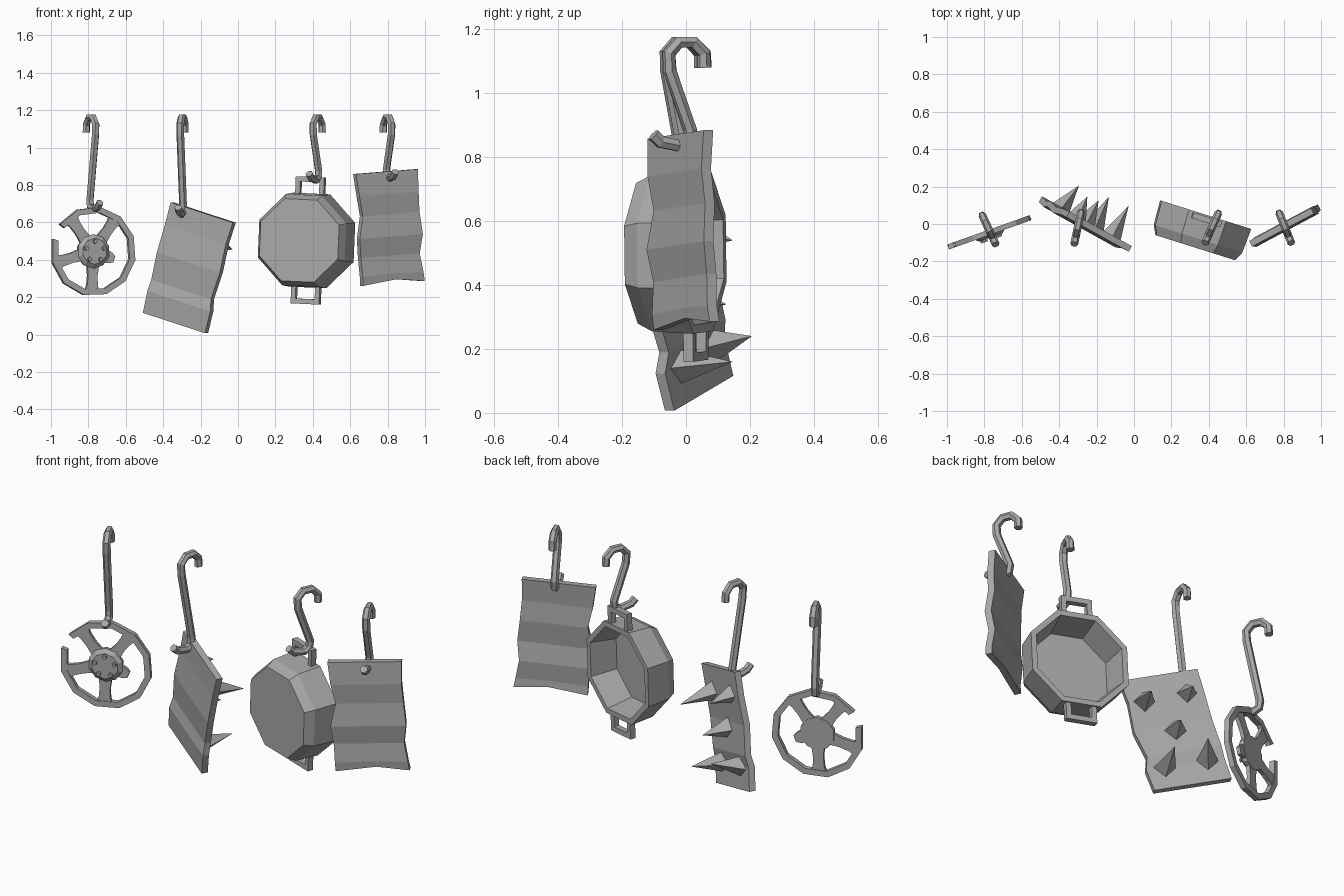
import bpy, bmesh
from math import sin, cos, radians, pi
from mathutils import Matrix, Vector

cube = bpy.data.objects.get("Cube")
if cube:
    bpy.data.objects.remove(cube, do_unlink=True)

GREY = (0.4, 0.4, 0.4, 1)
metal = bpy.data.materials.new("worn_grey_metal")
metal.use_nodes = True
metal.diffuse_color = GREY
bsdf = next(n for n in metal.node_tree.nodes if n.type == 'BSDF_PRINCIPLED')
bsdf.inputs["Base Color"].default_value = GREY
bsdf.inputs["Roughness"].default_value = 0.8


def frame(center, yaw, roll=0):
    """Local x runs across the part, local y points to its back, z up."""
    return (Matrix.Translation(center) @ Matrix.Rotation(radians(yaw), 4, 'Z')
            @ Matrix.Rotation(radians(roll), 4, 'Y'))


def add_object(name, mesh, matrix):
    obj = bpy.data.objects.new(name, mesh)
    mesh.materials.clear()
    mesh.materials.append(metal)
    bpy.context.collection.objects.link(obj)
    obj.matrix_world = matrix
    return obj


def loft(name, sections, matrix):
    """Skin matching cross-sections and cap both ends."""
    bm = bmesh.new()
    rings = [[bm.verts.new(p) for p in s] for s in sections]
    n = len(rings[0])
    for a, b in zip(rings, rings[1:]):
        for i in range(n):
            j = (i + 1) % n
            bm.faces.new((a[i], a[j], b[j], b[i]))
    bm.faces.new(rings[0])
    bm.faces.new(rings[-1])
    bmesh.ops.recalc_face_normals(bm, faces=bm.faces[:])
    mesh = bpy.data.meshes.new(name)
    bm.to_mesh(mesh)
    bm.free()
    return add_object(name, mesh, matrix)


def turned(name, profile, sides, matrix, offset=(0, 0)):
    """Polygonal rings about local y; profile holds (radius, y)."""
    angles = [2 * pi * (i + 0.5) / sides for i in range(sides)]
    return loft(name, [[(offset[0] + r * cos(a), y, offset[1] + r * sin(a))
                        for a in angles] for r, y in profile], matrix)


def box(name, x, y, z, matrix):
    return loft(name, [[(x[0], y[0], h), (x[1], y[0], h),
                        (x[1], y[1], h), (x[0], y[1], h)] for h in z], matrix)


def sheet(name, width, height, thick, rows, matrix):
    """Bent sheet; rows hold height fraction, left and right notch, bulge, middle lift."""
    sections = []
    for v, left, right, bulge, lift in rows:
        z = (v - 0.5) * height
        xs = (-width / 2 + left, 0.02, width / 2 - right)
        zs = (z, z + lift, z)
        front = [(x, -thick / 2 - bulge, h) for x, h in zip(xs, zs)]
        back = [(x, thick / 2 - bulge, h) for x, h in zip(xs, zs)]
        sections.append(front + back[::-1])
    return loft(name, sections, matrix)


def hook(name, x, y, yaw, low):
    """S-shaped hook: top curl opens to the back, foot pokes forward."""
    path = [(0.062, 1.08), (0.06, 1.125), (0.025, 1.16), (-0.025, 1.16),
            (-0.058, 1.125), (-0.055, 1.07), (0.015, low + 0.05),
            (0.01, low + 0.015), (-0.02, low), (-0.085, low + 0.012),
            (-0.11, low + 0.035)]
    curve = bpy.data.curves.new(name, 'CURVE')
    curve.dimensions = '3D'
    curve.bevel_depth = 0.021
    curve.bevel_resolution = 1
    curve.use_fill_caps = True
    spline = curve.splines.new('POLY')
    spline.points.add(len(path) - 1)
    for point, (py, pz) in zip(spline.points, path):
        point.co = (0, py, pz, 1)
    spline.use_smooth = False
    temp = bpy.data.objects.new(name + "_path", curve)
    bpy.context.collection.objects.link(temp)
    deps = bpy.context.evaluated_depsgraph_get()
    mesh = bpy.data.meshes.new_from_object(temp.evaluated_get(deps))
    bpy.data.objects.remove(temp, do_unlink=True)
    for face in mesh.polygons:
        face.use_smooth = False
        face.material_index = 0
    add_object(name, mesh, frame((x, y, 0), yaw))


# Hanging hooks
hook("wheel_hook", -0.785, -0.01, 25, 0.67)
hook("spiked_plate_hook", -0.297, 0, -12, 0.645)
hook("pot_hook", 0.425, 0, -24, 0.825)
hook("sheet_hook", 0.8, 0, 22, 0.835)

# Broken wheel: rim with a gap
wheel = frame((-0.775, -0.045, 0.445), 19.6)
rim = []
for k in range(12):
    a = radians(164 + 339 * k / 11)
    rim.append([(r * cos(a), y, r * sin(a)) for r, y in
                ((0.208, -0.014), (0.24, -0.014), (0.24, 0.014), (0.208, 0.014))])
loft("wheel_rim", rim, wheel)

# Spokes, one of them snapped short
for k, angle in enumerate((54, 126, 196, 268, -20)):
    a = radians(angle)
    along, across = Vector((cos(a), 0, sin(a))), Vector((-sin(a), 0, cos(a)))
    steps = [(0.05, 0.036), (0.13, 0.027), (0.18, 0.03), (0.215, 0.04)]
    if angle < 0:
        steps = [(0.05, 0.036), (0.1, 0.03), (0.125, 0.018)]
    loft(f"spoke_{k + 1}", [[along * r + across * w * s + Vector((0, y, 0))
                             for s, y in ((-1, -0.01), (1, -0.01), (1, 0.01), (-1, 0.01))]
                            for r, w in steps], wheel)

# Hub and its nuts
turned("hub", [(0.09, 0.012), (0.092, -0.01), (0.07, -0.028)], 10, wheel)
for k in range(5):
    a = radians(90 + 72 * k)
    turned(f"hub_nut_{k + 1}", [(0.013, -0.02), (0.011, -0.042)], 6, wheel,
           (0.053 * cos(a), 0.053 * sin(a)))

# Spiked plate
plate = frame((-0.26, 0, 0.357), -29, 16)
sheet("spiked_plate", 0.395, 0.615, 0.034,
      [(0, 0, 0, 0, 0), (0.2, 0, -0.005, 0.012, 0), (0.3, 0, 0.015, 0, 0),
       (0.55, 0, -0.005, 0.014, 0), (0.8, 0, 0.008, 0.002, 0), (1, 0, 0, 0, 0)], plate)

# Four-sided spikes on its back, each with its own lean
spikes = [(-0.11, 0.19, (-0.25, 0.145, 0.54)), (0.11, 0.18, (-0.03, 0.095, 0.455)),
          (0, 0, (-0.19, 0.125, 0.34)), (-0.11, -0.19, (-0.295, 0.205, 0.24)),
          (0.11, -0.19, (-0.135, 0.145, 0.16))]
for k, (x, z, tip) in enumerate(spikes):
    p = plate.inverted() @ Vector(tip)
    base = [(x + 0.055 * dx, 0.0, z + 0.055 * dz)
            for dx, dz in ((1, 0.2), (-0.2, 1), (-1, -0.2), (0.2, -1))]
    end = [(p.x + (b[0] - x) * 0.01, p.y, p.z + (b[2] - z) * 0.01) for b in base]
    loft(f"spike_{k + 1}", [base, end], plate)

# Octagonal pot with its open side to the back
pot = frame((0.383, 0.05, 0.503), -17.5, 2.5)
turned("pot_body", [(0.238, -0.185), (0.264, -0.135), (0.272, 0),
                    (0.242, 0), (0.215, -0.145)], 8, pot)

# Pot handles, mirrored above and below
for side, s in (("top", 1), ("bottom", -1)):
    box(f"{side}_handle_bar", (-0.08, 0.08), (-0.04, -0.008),
        sorted((s * 0.313, s * 0.34)), pot)
    for end, x in (("right", -0.067), ("left", 0.067)):
        box(f"{side}_handle_{end}_leg", (x - 0.013, x + 0.013), (-0.04, -0.008),
            sorted((s * 0.235, s * 0.32)), pot)

# Bent plain sheet
panel = frame((0.807, -0.008, 0.572), 28, -4)
sheet("bent_sheet", 0.375, 0.6, 0.034,
      [(0, 0, 0, 0, 0.022), (0.08, 0, 0.006, 0.004, 0.006), (0.25, 0, 0.018, -0.004, 0),
       (0.42, -0.008, 0, 0.012, 0), (0.62, 0.025, 0.006, 0, 0),
       (0.8, 0.008, 0.008, 0.008, 0), (1, 0, 0, 0, 0)], panel)
